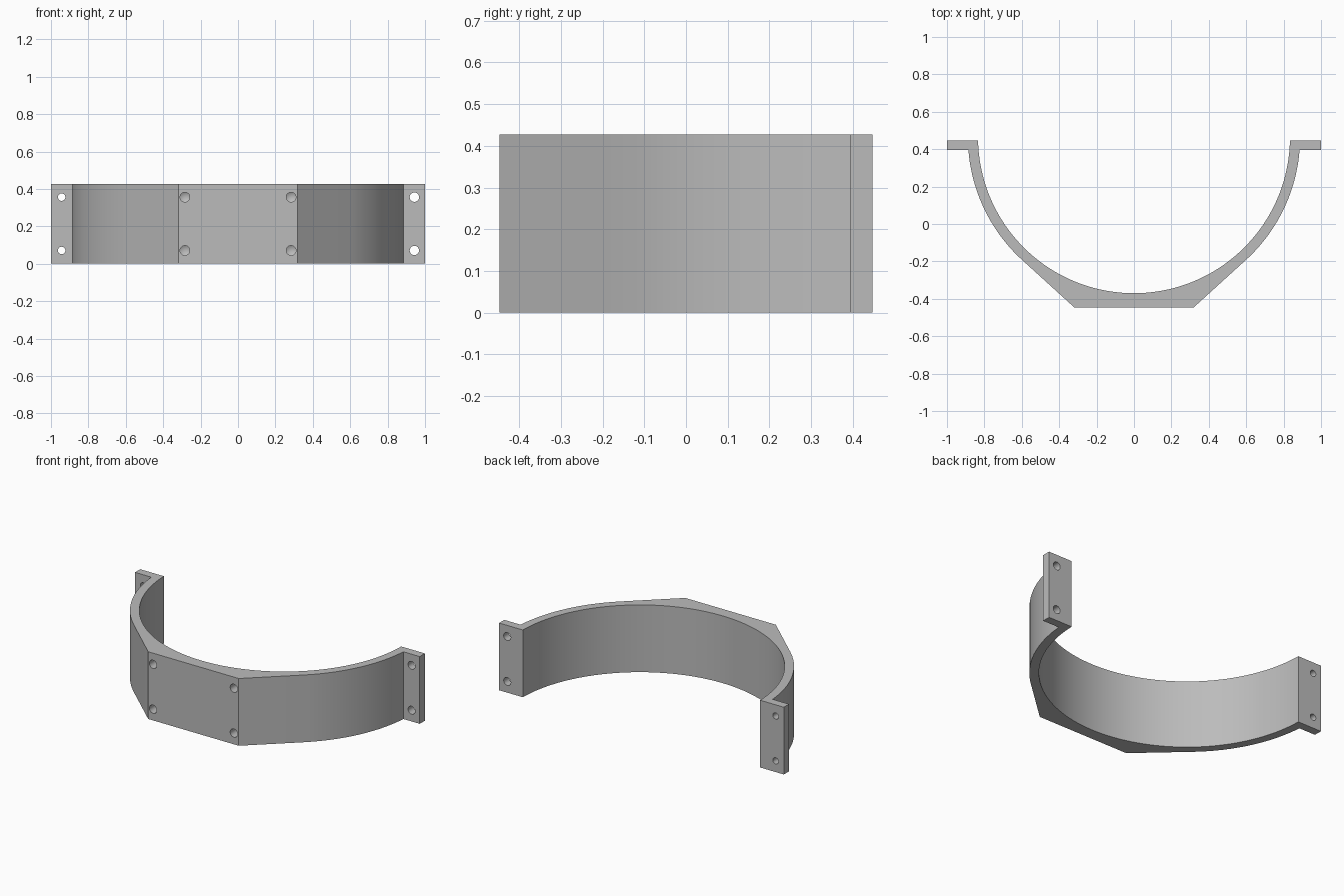
import bpy, bmesh
from math import sin, cos, pi, acos, asin, atan2, hypot
from mathutils import Matrix

cube = bpy.data.objects.get("Cube")
if cube:
    bpy.data.objects.remove(cube, do_unlink=True)

HEIGHT = 0.427
BACK, FRONT = 0.447, -0.447       # y limits
CENTRE_Y = 0.464                  # centre of both arcs
R_IN, R_OUT = 0.834, 0.888
FLANGE_Y = 0.395                  # front face of the flanges
PAD_X = 0.318                     # half width of the flat front pad
STEPS = 40

grey = bpy.data.materials.new("plain grey")
grey.use_nodes = True
colour = (0.5, 0.5, 0.5, 1)
grey.diffuse_color = colour
grey.node_tree.nodes["Principled BSDF"].inputs["Base Color"].default_value = colour


def new_object(name, bm):
    bmesh.ops.recalc_face_normals(bm, faces=bm.faces)
    mesh = bpy.data.meshes.new(name)
    bm.to_mesh(mesh)
    bm.free()
    mesh.materials.append(grey)
    obj = bpy.data.objects.new(name, mesh)
    bpy.context.collection.objects.link(obj)
    return obj


def arc(radius, start, end, steps):
    angles = [start + (end - start) * i / steps for i in range(steps + 1)]
    return [(radius * cos(a), CENTRE_Y + radius * sin(a)) for a in angles]


# Outline of the right half: pad corner, tangent flank, outer arc, flange
drop = FRONT - CENTRE_Y
tangent = atan2(drop, PAD_X) + acos(R_OUT / hypot(PAD_X, drop))
outer = [(PAD_X, FRONT)]
outer += arc(R_OUT, tangent, asin((FLANGE_Y - CENTRE_Y) / R_OUT), STEPS // 2)
outer += [(1, FLANGE_Y), (1, BACK)]

# Inner arc runs from one flange to the other
start = asin((BACK - CENTRE_Y) / R_IN)
inner = arc(R_IN, start, -pi - start, STEPS * 2)
mirrored = [(-x, y) for x, y in reversed(outer)]
outline = outer + inner + mirrored

# Bracket body
bm = bmesh.new()
face = bm.faces.new([bm.verts.new((x, y, 0)) for x, y in outline])
ext = bmesh.ops.extrude_face_region(bm, geom=[face])
top = [v for v in ext["geom"] if isinstance(v, bmesh.types.BMVert)]
bmesh.ops.translate(bm, verts=top, vec=(0, 0, HEIGHT))
bracket = new_object("clamp_bracket", bm)


# Screw holes, each a drill shape along y
def drill(bm, x, z, radius, y0, y1, tip):
    turn = Matrix.Rotation(-pi / 2, 4, "X")
    made = bmesh.ops.create_cone(
        bm, cap_ends=True, segments=32, radius1=radius, radius2=radius,
        depth=y1 - y0,
        matrix=Matrix.Translation((x, (y0 + y1) / 2, z)) @ turn)
    # Pull the far end to a point for blind holes
    if tip:
        end = max((f for f in bm.faces if made["verts"][0] in f.verts or
                   all(v in made["verts"] for v in f.verts)),
                  key=lambda f: f.calc_center_median().y)
        poked = bmesh.ops.poke(bm, faces=[end])
        poked["verts"][0].co.y += tip


bm = bmesh.new()
for z in (0.071, 0.356):
    drill(bm, -0.943, z, 0.02, 0.3, 0.6, 0)
    drill(bm, 0.943, z, 0.025, 0.3, 0.6, 0)
    for x in (-0.284, 0.284):
        drill(bm, x, z, 0.026, -0.5, FRONT + 0.06, 0.015)
cutter = new_object("hole_cutter", bm)
cutter.hide_render = True

cut = bracket.modifiers.new("screw holes", "BOOLEAN")
cut.operation = "DIFFERENCE"
cut.solver = "EXACT"
cut.object = cutter

bpy.ops.object.select_all(action="DESELECT")
bracket.select_set(True)
bpy.context.view_layer.objects.active = bracket
bpy.ops.object.modifier_apply(modifier=cut.name)
bpy.data.objects.remove(cutter, do_unlink=True)
bpy.ops.object.shade_smooth_by_angle(angle=0.5)
